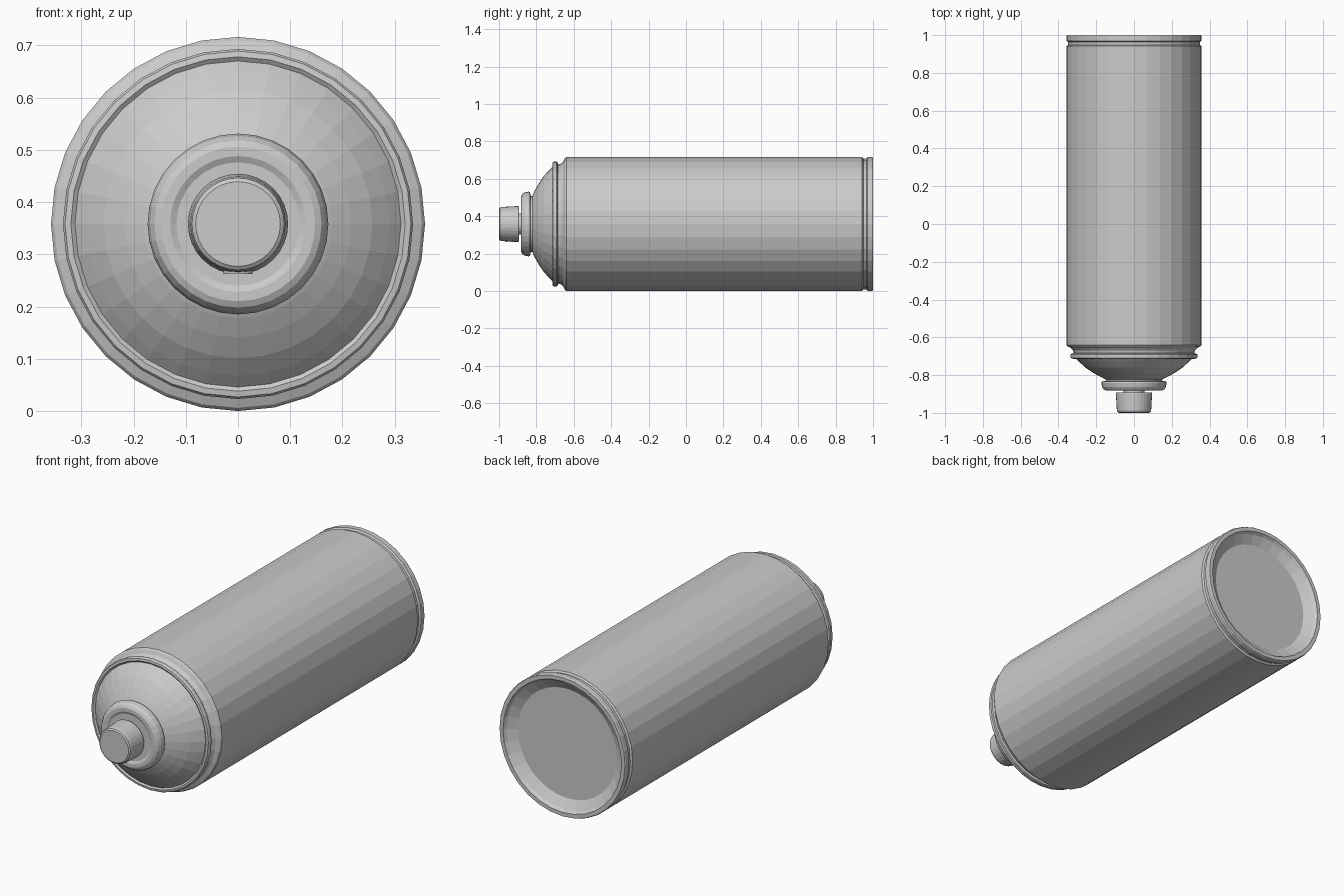
import bpy, bmesh, math
from mathutils import Matrix

if "Cube" in bpy.data.objects:
    bpy.data.objects.remove(bpy.data.objects["Cube"])

AXIS_Z = 0.358


def lathe(name, profile, sides=32):
    """Revolve (radius, y) points around the can's long axis; radius 0 closes an end."""
    bm = bmesh.new()
    rings = []
    for r, y in profile:
        if r == 0:
            rings.append([bm.verts.new((0, y, AXIS_Z))] * sides)
        else:
            rings.append([bm.verts.new((r * math.sin(2 * math.pi * i / sides), y,
                                        AXIS_Z + r * math.cos(2 * math.pi * i / sides)))
                          for i in range(sides)])
    for a, b in zip(rings, rings[1:]):
        for i in range(sides):
            j = (i + 1) % sides
            bm.faces.new(list(dict.fromkeys((a[i], a[j], b[j], b[i]))))
    bmesh.ops.recalc_face_normals(bm, faces=bm.faces)
    mesh = bpy.data.meshes.new(name)
    bm.to_mesh(mesh)
    bm.free()
    obj = bpy.data.objects.new(name, mesh)
    bpy.context.collection.objects.link(obj)
    return obj


# Can body: recessed base, rolled bottom rim, groove, wall, shoulder, bead, dome
lathe("can_body", [
    (0, 0.958), (0.28, 0.958), (0.325, 0.985), (0.335, 1.0), (0.355, 1.0),
    (0.358, 0.995), (0.358, 0.970), (0.349, 0.964), (0.349, 0.948),
    (0.358, 0.942), (0.358, -0.640), (0.352, -0.648), (0.334, -0.656),
    (0.322, -0.670), (0.319, -0.684), (0.331, -0.687), (0.335, -0.692),
    (0.335, -0.706), (0.331, -0.712), (0.320, -0.714), (0.312, -0.708),
    (0.290, -0.730), (0.257, -0.760), (0.217, -0.787), (0.180, -0.808),
    (0.150, -0.822), (0.147, -0.840), (0, -0.840)])

# Valve cup: rolled collar on top of the dome
lathe("valve_cup", [
    (0, -0.832), (0.160, -0.832), (0.171, -0.835), (0.173, -0.842),
    (0.169, -0.862), (0.160, -0.876), (0.148, -0.882), (0.130, -0.882),
    (0.118, -0.876), (0, -0.876)])

# Valve stem
lathe("valve_stem", [(0, -0.87), (0.055, -0.87), (0.055, -0.90), (0, -0.90)])

# Spray button with softened front edge
lathe("spray_button", [
    (0, -0.893), (0.094, -0.893), (0.096, -0.897), (0.091, -0.985),
    (0.088, -0.995), (0.081, -1.0), (0, -1.0)])

# Small spray outlet on the underside of the button
bm = bmesh.new()
bmesh.ops.create_cone(bm, cap_ends=True, segments=16, radius1=0.028, radius2=0.028, depth=0.02,
                      matrix=Matrix.Translation((0, -0.94, AXIS_Z - 0.086)))
mesh = bpy.data.meshes.new("spray_outlet")
bm.to_mesh(mesh)
bm.free()
bpy.context.collection.objects.link(bpy.data.objects.new("spray_outlet", mesh))
